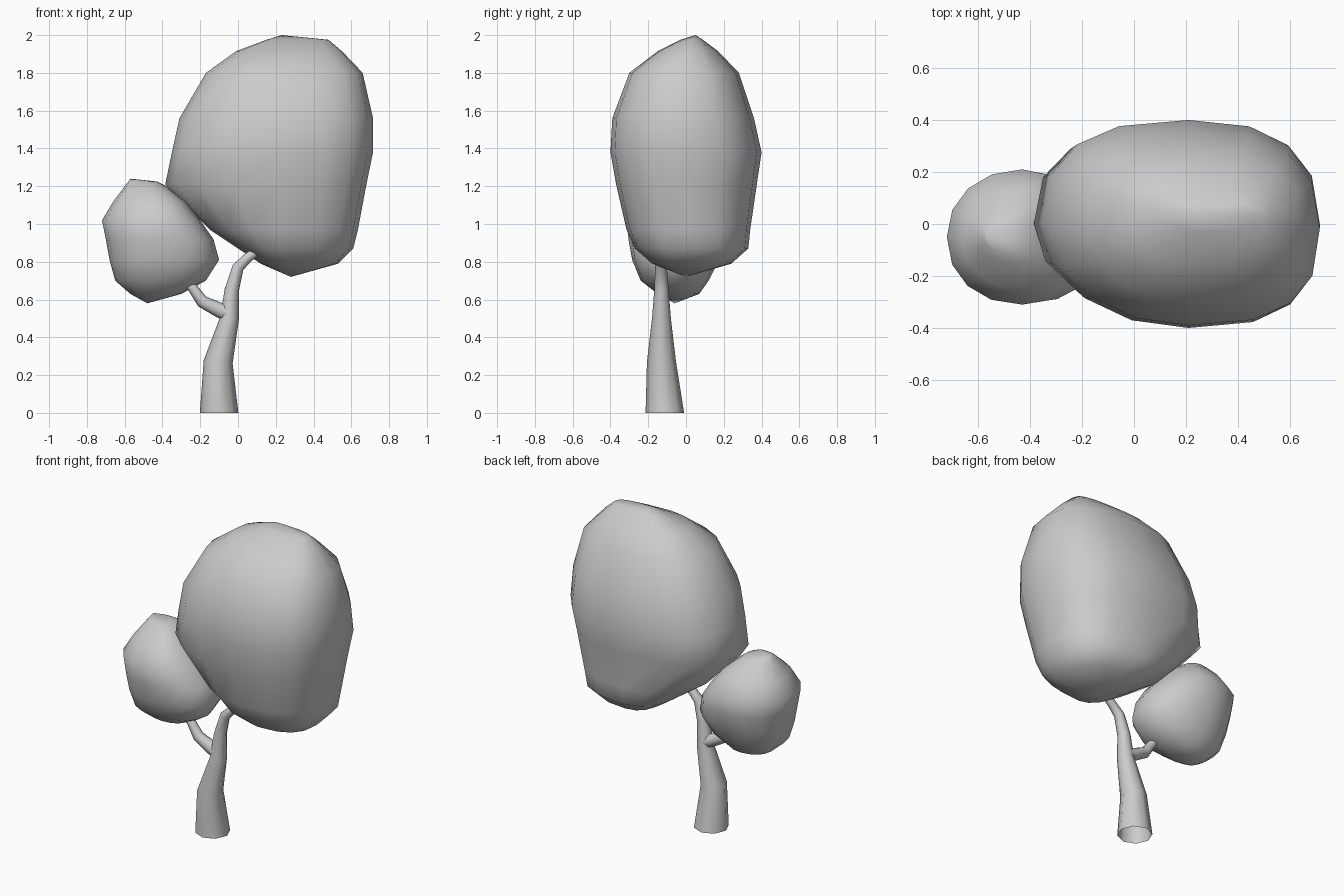
import bpy, bmesh
from math import sin, cos, pi, copysign
from mathutils import Vector

if "Cube" in bpy.data.objects:
    bpy.data.objects.remove(bpy.data.objects["Cube"])


def finish(bm, name, angle=1.2):
    bmesh.ops.recalc_face_normals(bm, faces=bm.faces)
    mesh = bpy.data.meshes.new(name)
    bm.to_mesh(mesh)
    bm.free()
    ob = bpy.data.objects.new(name, mesh)
    bpy.context.collection.objects.link(ob)
    bpy.ops.object.select_all(action='DESELECT')
    ob.select_set(True)
    bpy.context.view_layer.objects.active = ob
    bpy.ops.object.shade_smooth_by_angle(angle=angle)
    return ob


def bridge(bm, rings):
    n = len(rings[0])
    for a, b in zip(rings, rings[1:]):
        for i in range(n):
            j = (i + 1) % n
            bm.faces.new((a[i], a[j], b[j], b[i]))


def crown(name, bottom, levels, top, peak_x, powers, n=16):
    """Loft rounded rings (z, xmin, xmax, ymin, ymax) between two poles.
    peak_x is where rings are widest; powers give the roundness of the
    back right, back left, front left and front right quarters."""
    bm = bmesh.new()
    rings = []
    for z, x0, x1, y0, y1 in levels:
        px = min(max(peak_x, x0 * 0.65 + x1 * 0.35), x0 * 0.35 + x1 * 0.65)
        py = (y0 + y1) / 2
        ring = []
        for i in range(n):
            p = powers[i * 4 // n]
            c, s = cos(2 * pi * i / n), sin(2 * pi * i / n)
            ux, uy = abs(c) ** (2 / p), copysign(abs(s) ** (2 / p), s)
            x = px + ux * ((x1 - px) if c > 0 else (x0 - px))
            ring.append(bm.verts.new((x, py + uy * (y1 - y0) / 2, z)))
        rings.append(ring)
    bridge(bm, rings)
    for pole, ring in ((bottom, rings[0]), (top, rings[-1])):
        v = bm.verts.new(pole)
        for i in range(n):
            bm.faces.new((v, ring[i], ring[(i + 1) % n]))
    return finish(bm, name)


def limb(name, path, n=8):
    """Tapered open tube through (x, y, z, radius) points."""
    bm = bmesh.new()
    pts = [Vector(q[:3]) for q in path]
    rings = []
    for k, q in enumerate(path):
        d = (pts[min(k + 1, len(pts) - 1)] - pts[max(k - 1, 0)]).normalized()
        if q[2] == 0:
            d = Vector((0, 0, 1))      # level cut on the ground
        u = Vector((0, 1, 0)).cross(d).normalized()
        v = d.cross(u)
        rings.append([bm.verts.new(pts[k] + q[3] * (u * cos(2 * pi * i / n) + v * sin(2 * pi * i / n)))
                      for i in range(n)])
    bridge(bm, rings)
    return finish(bm, name)


# Main crown of leaves
crown("large_foliage", (0.28, 0.0, 0.72), [
    (0.79, 0.12, 0.53, -0.18, 0.24),
    (0.87, 0.00, 0.61, -0.27, 0.33),
    (0.97, -0.15, 0.635, -0.315, 0.34),
    (1.21, -0.385, 0.68, -0.37, 0.375),
    (1.38, -0.35, 0.715, -0.40, 0.40),
    (1.56, -0.31, 0.715, -0.39, 0.36),
    (1.80, -0.17, 0.66, -0.30, 0.28),
    (1.915, -0.01, 0.55, -0.15, 0.17),
    (1.975, 0.15, 0.48, -0.03, 0.09)], (0.23, 0.05, 2.0),
    0.21, (2.5, 2.6, 2.05, 2.7))

# Side crown of leaves
crown("small_foliage", (-0.48, -0.06, 0.58), [
    (0.63, -0.57, -0.30, -0.15, 0.07),
    (0.70, -0.65, -0.17, -0.24, 0.12),
    (0.81, -0.68, -0.10, -0.285, 0.175),
    (0.92, -0.70, -0.13, -0.305, 0.205),
    (1.02, -0.72, -0.20, -0.31, 0.21),
    (1.12, -0.66, -0.28, -0.25, 0.14),
    (1.20, -0.60, -0.38, -0.15, 0.05),
    (1.225, -0.58, -0.43, -0.11, 0.01)], (-0.57, -0.04, 1.24),
    -0.43, (2.1, 2.1, 2.15, 2.4))

# Curved trunk, open at the ground
limb("trunk", [(-0.10, -0.112, 0.0, 0.102), (-0.105, -0.13, 0.27, 0.077),
               (-0.045, -0.13, 0.50, 0.05), (-0.033, -0.13, 0.65, 0.038),
               (0.0, -0.132, 0.77, 0.031), (0.05, -0.132, 0.82, 0.026),
               (0.16, -0.12, 0.90, 0.022)])

# Side branch into the small crown
limb("side_branch", [(-0.045, -0.13, 0.525, 0.045), (-0.10, -0.13, 0.545, 0.04),
                     (-0.19, -0.128, 0.59, 0.033), (-0.235, -0.125, 0.655, 0.027),
                     (-0.31, -0.11, 0.75, 0.022)])
